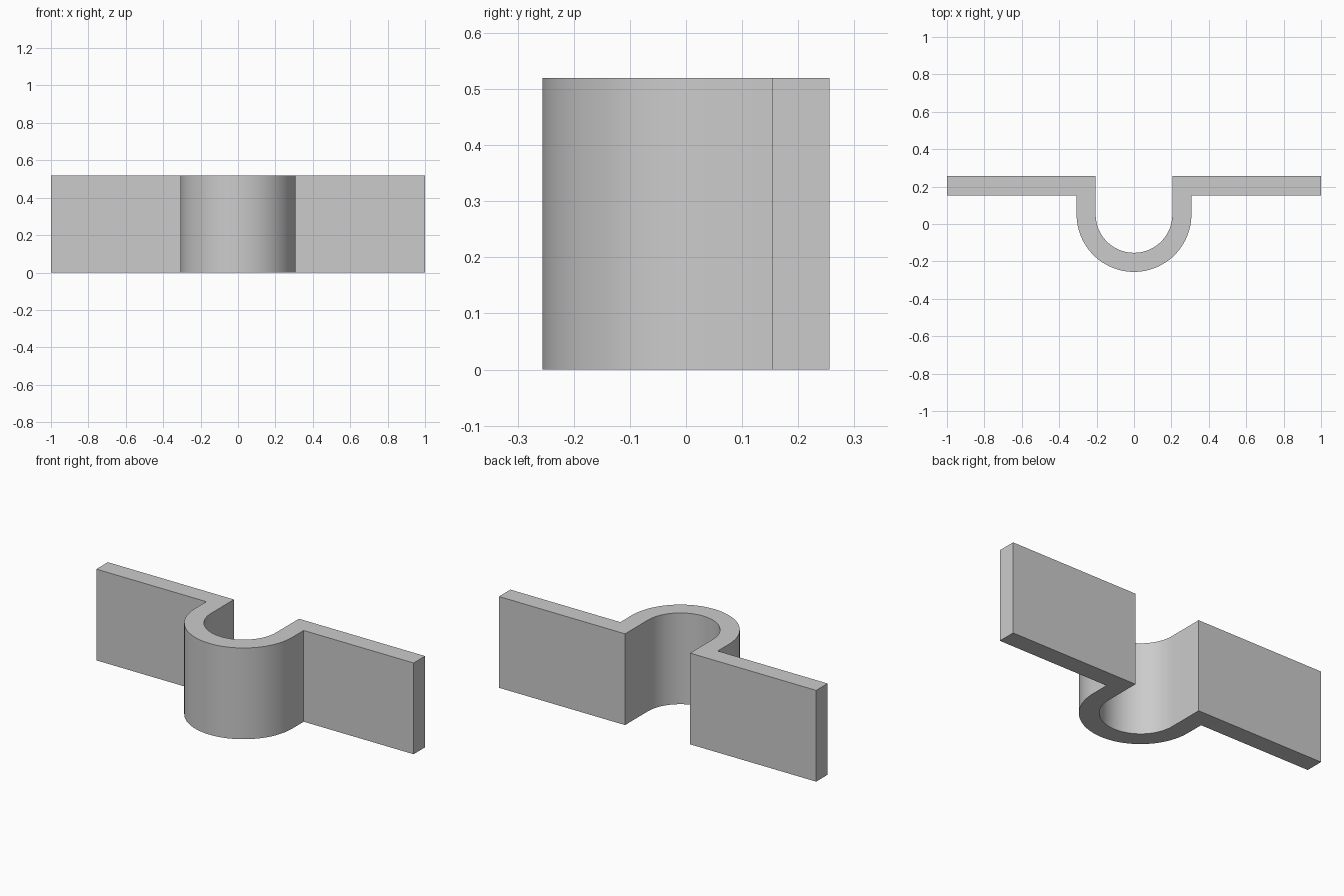
import bpy, bmesh
from math import pi, sin, cos, radians
from mathutils import Vector

cube = bpy.data.objects.get("Cube")
if cube:
    bpy.data.objects.remove(cube, do_unlink=True)

HEIGHT = 0.52
BACK, FRONT = 0.256, 0.153      # flange faces
CENTRE_Y = 0.051                # centre of the saddle bend
OUTER, INNER = 0.307, 0.205
STEPS = 48

steel = bpy.data.materials.new("plain grey")
steel.use_nodes = True
grey = (0.6, 0.6, 0.6, 1)
steel.diffuse_color = grey
steel.node_tree.nodes["Principled BSDF"].inputs["Base Color"].default_value = grey


def half_circle(radius):
    """Points from the left side, round the front, to the right side."""
    return [(radius * cos(pi * i / STEPS), CENTRE_Y - radius * sin(pi * i / STEPS))
            for i in range(STEPS + 1)]


# Strap outline: outer edge, right flange end, inner edge, left flange end
outline = [(1, BACK), (1, FRONT), (OUTER, FRONT)]
outline += half_circle(OUTER)
outline += [(-OUTER, FRONT), (-1, FRONT), (-1, BACK), (-INNER, BACK)]
outline += reversed(half_circle(INNER))
outline += [(INNER, BACK)]

# Extrude the outline upward
bm = bmesh.new()
base = bm.faces.new([bm.verts.new((x, y, 0)) for x, y in outline])
top = bmesh.ops.extrude_face_region(bm, geom=[base], use_keep_orig=True)
bmesh.ops.translate(bm, vec=Vector((0, 0, HEIGHT)),
                    verts=[v for v in top["geom"] if isinstance(v, bmesh.types.BMVert)])
bmesh.ops.recalc_face_normals(bm, faces=bm.faces)

mesh = bpy.data.meshes.new("saddle_strap")
bm.to_mesh(mesh)
bm.free()
mesh.materials.append(steel)
strap = bpy.data.objects.new("saddle_strap", mesh)
bpy.context.collection.objects.link(strap)

# Smooth bend with crisp edges
bpy.ops.object.select_all(action="DESELECT")
strap.select_set(True)
bpy.context.view_layer.objects.active = strap
bpy.ops.object.shade_smooth_by_angle(angle=radians(30))
